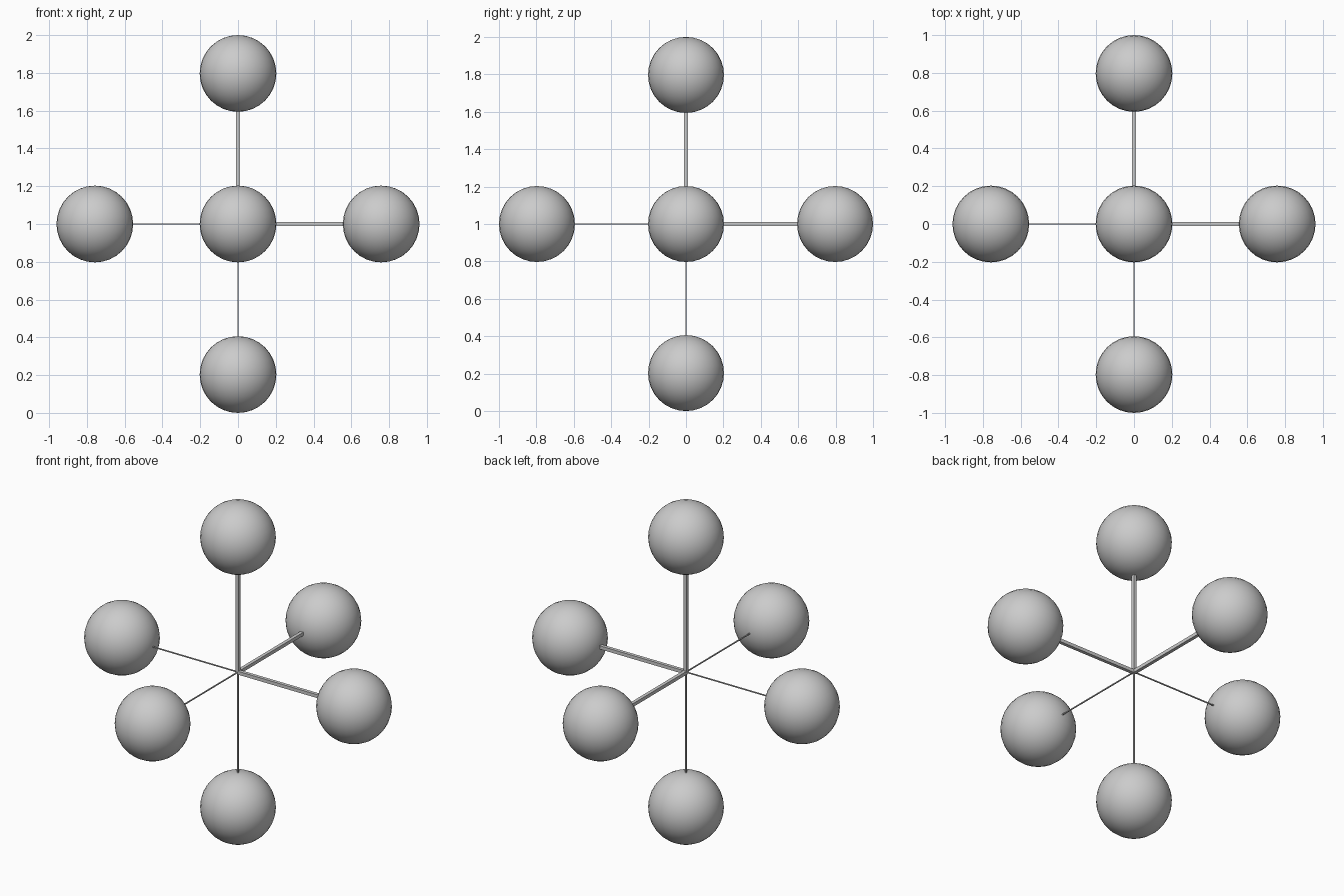
import bpy
import math
from mathutils import Vector

if "Cube" in bpy.data.objects:
    bpy.data.objects.remove(bpy.data.objects["Cube"])

grey = bpy.data.materials.new("light_grey")
grey.use_nodes = True
colour = (0.6, 0.6, 0.6, 1)
grey.diffuse_color = colour
grey.node_tree.nodes["Principled BSDF"].inputs["Base Color"].default_value = colour

CENTRE = Vector((0, 0, 1))
RADIUS = 0.203
THICK, THIN = 0.02, 0.006


def add_ball(name, position):
    bpy.ops.mesh.primitive_uv_sphere_add(segments=32, ring_count=16, radius=RADIUS, location=position)
    ball = bpy.context.object
    ball.name = name
    ball.data.materials.append(grey)
    bpy.ops.object.shade_smooth_by_angle(angle=math.radians(40))


def add_rod(name, direction, length, width):
    # Square rod from the centre to just inside its ball
    bpy.ops.mesh.primitive_cube_add(size=1, location=CENTRE + direction * length / 2)
    rod = bpy.context.object
    rod.name = name
    rod.scale = [length if abs(c) > 0.5 else width for c in direction]
    bpy.ops.object.transform_apply(location=False, rotation=False, scale=True)
    rod.data.materials.append(grey)


# Six arms: thick rods on the positive side, thin on the negative side
arms = [
    ("left", (1, 0, 0), 0.758), ("right", (-1, 0, 0), 0.758),
    ("back", (0, 1, 0), 0.797), ("front", (0, -1, 0), 0.797),
    ("top", (0, 0, 1), 0.797), ("bottom", (0, 0, -1), 0.797),
]
for side, axis, reach in arms:
    direction = Vector(axis)
    add_ball(side + "_ball", CENTRE + direction * reach)
    add_rod(side + "_rod", direction, reach - RADIUS + 0.02, THICK if sum(axis) > 0 else THIN)
